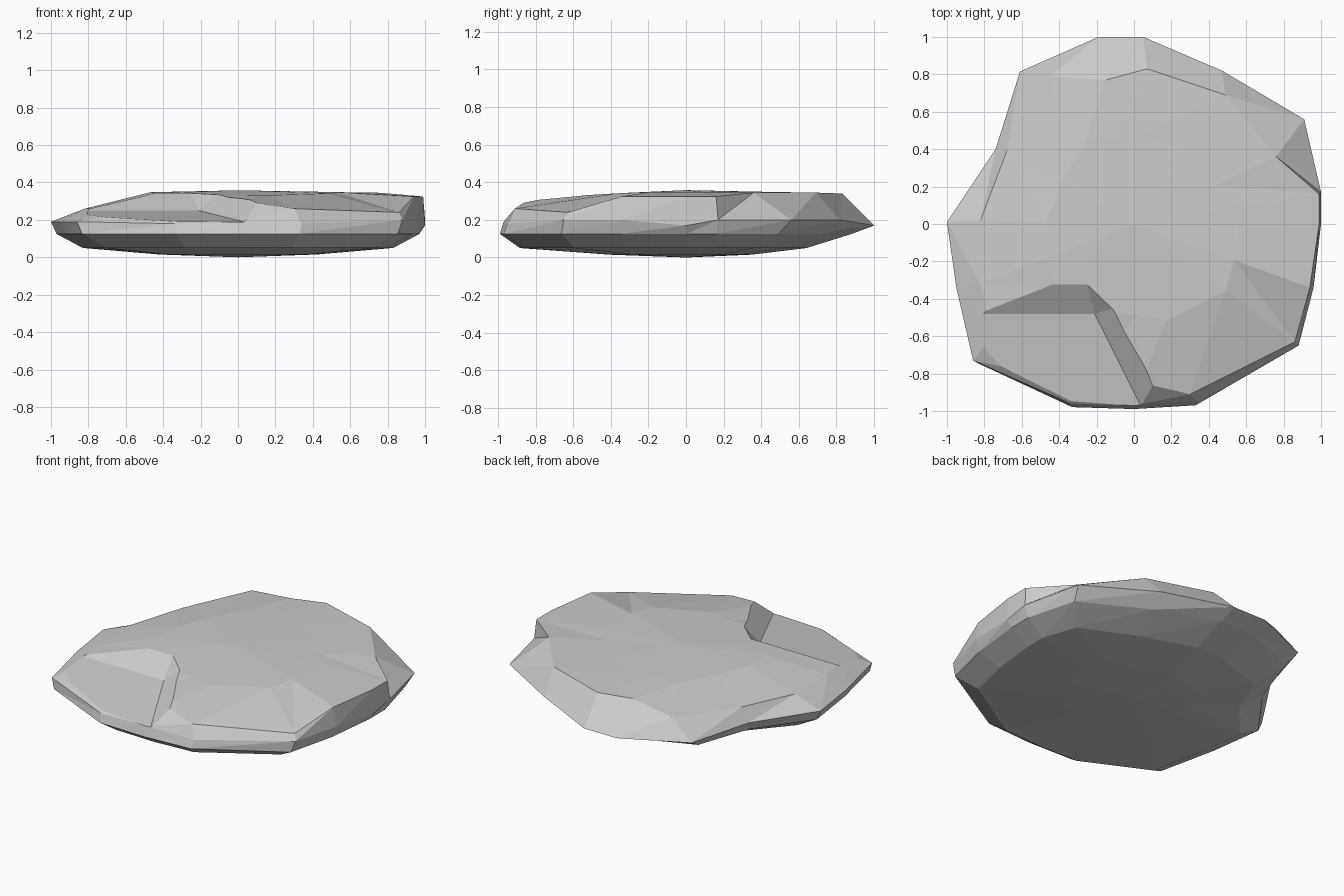
import bpy, bmesh

if "Cube" in bpy.data.objects:
    bpy.data.objects.remove(bpy.data.objects["Cube"])

# Widest contour of the stone, counter-clockwise from the right
EQUATOR = [(1, 0, .17), (1, .17, .2), (.91, .56, .2), (.47, .82, .2),
           (.05, 1, .17), (-.19, 1, .17), (-.61, .815, .18), (-.74, .4, .19),
           (-1, .01, .19), (-.95, -.34, .19), (-.86, -.73, .19), (-.34, -.96, .18),
           (0, -.97, .19), (.34, -.95, .18), (.88, -.65, .2), (.96, -.34, .2)]
# Rim of the upper plateau, same order
RIM = [(.99, 0, .325), (.99, .16, .325), (.76, .36, .345), (.49, .69, .345),
       (.07, .83, .34), (-.15, .77, .335), (-.45, .79, .3), (-.68, .39, .275),
       (-.82, .02, .26), (-.82, -.32, .26), (-.76, -.6, .26), (-.3, -.85, .28),
       (.04, -.85, .3), (.3, -.91, .26), (.86, -.63, .24), (.94, -.34, .325)]


def make_object(name, bm):
    bmesh.ops.recalc_face_normals(bm, faces=bm.faces)
    mesh = bpy.data.meshes.new(name)
    bm.to_mesh(mesh)
    bm.free()
    obj = bpy.data.objects.new(name, mesh)
    bpy.context.collection.objects.link(obj)
    return obj


def under_ring(sx, front, back, z):
    """Equator shrunk differently toward the front and the back."""
    return [(x * sx, y * (back if y > .3 else front if y < -.3 else (front + back) / 2), z)
            for x, y, _ in EQUATOR]


# Stone body lofted from the underside to the plateau
rings = [under_ring(.42, .42, .35, .015),
         under_ring(.83, .91, .64, .05),
         under_ring(.97, 1.02, .88, .125),
         EQUATOR,
         RIM,
         [(x * .57, y * .57, .348 - .06 * max(0, -y * .57 - .25)) for x, y, _ in RIM]]
bm = bmesh.new()
loops = [[bm.verts.new(p) for p in ring] for ring in rings]
n = len(EQUATOR)
for low, high in zip(loops, loops[1:]):
    for i in range(n):
        j = (i + 1) % n
        a, b, c, d = low[i], low[j], high[j], high[i]
        bm.faces.new((a, b, c))
        bm.faces.new((a, c, d))
for loop, z in ((loops[0], 0), (loops[-1], .358)):
    centre = bm.verts.new((0, 0, z))
    for i in range(n):
        bm.faces.new((loop[i], loop[(i + 1) % n], centre))
stone = make_object("flat_stone", bm)

# Wedge that chips away the front left ledge
bm = bmesh.new()
for p in [(-.21, -.48, .25), (.09, -1.08, .175), (-1.3, -1.08, .175), (-1.3, -.48, .25),
          (-.32, -.06, .5), (.07, -.40, .5), (.37, -1.0, .425), (.37, -1.08, .5),
          (-1.3, -1.08, .5), (-1.3, -.06, .5)]:
    bm.verts.new(p)
hull = bmesh.ops.convex_hull(bm, input=bm.verts)
bmesh.ops.delete(bm, geom=[v for v in bm.verts if not v.link_faces], context='VERTS')
cutter = make_object("ledge_cutter", bm)
cutter.hide_render = True
cutter.hide_set(True)
chip = stone.modifiers.new("ledge", 'BOOLEAN')
chip.operation = 'DIFFERENCE'
chip.solver = 'EXACT'
chip.object = cutter
